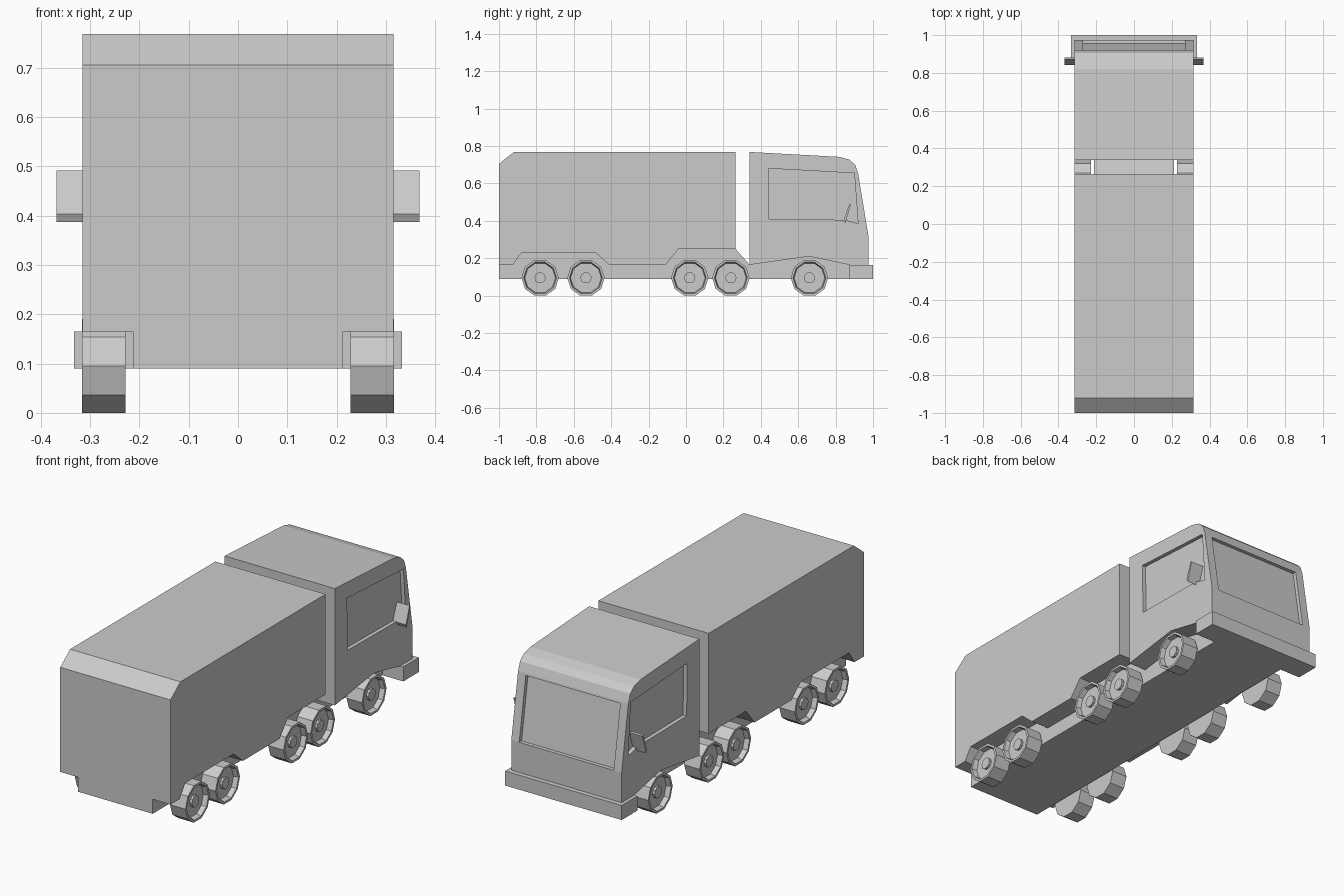
import bpy, bmesh
from math import cos, sin, pi

if "Cube" in bpy.data.objects:
    bpy.data.objects.remove(bpy.data.objects["Cube"], do_unlink=True)

GREY = (0.6, 0.6, 0.6, 1)
paint = bpy.data.materials.new("plain_grey")
paint.use_nodes = True
paint.diffuse_color = GREY
paint.node_tree.nodes["Principled BSDF"].inputs["Base Color"].default_value = GREY


def finish(name, bm):
    bmesh.ops.recalc_face_normals(bm, faces=bm.faces)
    mesh = bpy.data.meshes.new(name)
    bm.to_mesh(mesh)
    bm.free()
    mesh.materials.append(paint)
    obj = bpy.data.objects.new(name, mesh)
    bpy.context.collection.objects.link(obj)
    return obj


def slab(name, profile, x0, x1):
    """Extrude a side profile of (y, z) points from x0 to x1."""
    bm = bmesh.new()
    face = bm.faces.new([bm.verts.new((x0, y, z)) for y, z in profile])
    moved = bmesh.ops.extrude_face_region(bm, geom=[face])["geom"]
    verts = [v for v in moved if isinstance(v, bmesh.types.BMVert)]
    bmesh.ops.translate(bm, verts=verts, vec=(x1 - x0, 0, 0))
    return finish(name, bm)


def cut(target, cutter):
    mod = target.modifiers.new("recess", 'BOOLEAN')
    mod.operation, mod.solver, mod.object = 'DIFFERENCE', 'EXACT', cutter
    bpy.context.view_layer.objects.active = target
    bpy.ops.object.modifier_apply(modifier=mod.name)
    bpy.data.objects.remove(cutter, do_unlink=True)


def wheel(name, y, side, sides=10):
    """Ten-sided tyre with a dished rim and a raised hub."""
    steps = [(0.228, 0.1), (0.316, 0.1), (0.316, 0.088),
             (0.291, 0.082), (0.291, 0.03), (0.304, 0.03)]
    bm = bmesh.new()
    rings = [[bm.verts.new((side * x, y + r * cos(2 * pi * i / sides),
                            0.095 + r * sin(2 * pi * i / sides)))
              for i in range(sides)] for x, r in steps]
    for a, b in zip(rings, rings[1:]):
        for i in range(sides):
            j = (i + 1) % sides
            bm.faces.new((a[i], a[j], b[j], b[i]))
    bm.faces.new(rings[0])
    bm.faces.new(rings[-1])
    return finish(name, bm)


W = 0.315

# Cargo box with sloped rear edge and wheel cut-outs
slab("cargo_box", [(-1, 0.165), (-1, 0.705), (-0.92, 0.768), (0.265, 0.768),
                   (0.265, 0.25), (-0.04, 0.25), (-0.11, 0.165), (-0.41, 0.165),
                   (-0.485, 0.23), (-0.88, 0.23), (-0.925, 0.165)], -W, W)

# Cab with rounded roof front
cab = slab("cab", [(0.34, 0.165), (0.34, 0.768), (0.82, 0.742), (0.873, 0.727),
                   (0.904, 0.7), (0.92, 0.655), (0.975, 0.32), (0.975, 0.165),
                   (0.87, 0.165), (0.66, 0.21)], -W, W)

# Recessed windscreen and side windows
cut(cab, slab("windscreen_cutter", [(0.955, 0.32), (1.1, 0.32), (1.1, 0.645),
                                    (0.902, 0.645)], -0.27, 0.27))
side_window = [(0.44, 0.68), (0.9, 0.655), (0.92, 0.385), (0.85, 0.405), (0.445, 0.41)]
for side in (-1, 1):
    cut(cab, slab("window_cutter", side_window, side * 0.295, side * 0.4))

# Narrow chassis between the wheels
slab("chassis", [(-1, 0.09), (0.9, 0.09), (0.9, 0.22), (0.66, 0.22), (0.34, 0.165),
                 (0.265, 0.25), (-0.9, 0.25), (-0.925, 0.165), (-1, 0.165)], -0.213, 0.213)

# Wide front bumper
slab("bumper", [(0.873, 0.09), (1, 0.09), (1, 0.165), (0.873, 0.165)], -0.333, 0.333)

# Mirrors and wheels on both sides
for side, label in ((1, "left"), (-1, "right")):
    slab(label + "_mirror", [(0.843, 0.403), (0.851, 0.387), (0.882, 0.487),
                             (0.874, 0.491)], side * 0.295, side * 0.368)
    for n, y in enumerate((-0.78, -0.535, 0.02, 0.24, 0.66), 1):
        wheel(f"{label}_wheel_{n}", y, side)
